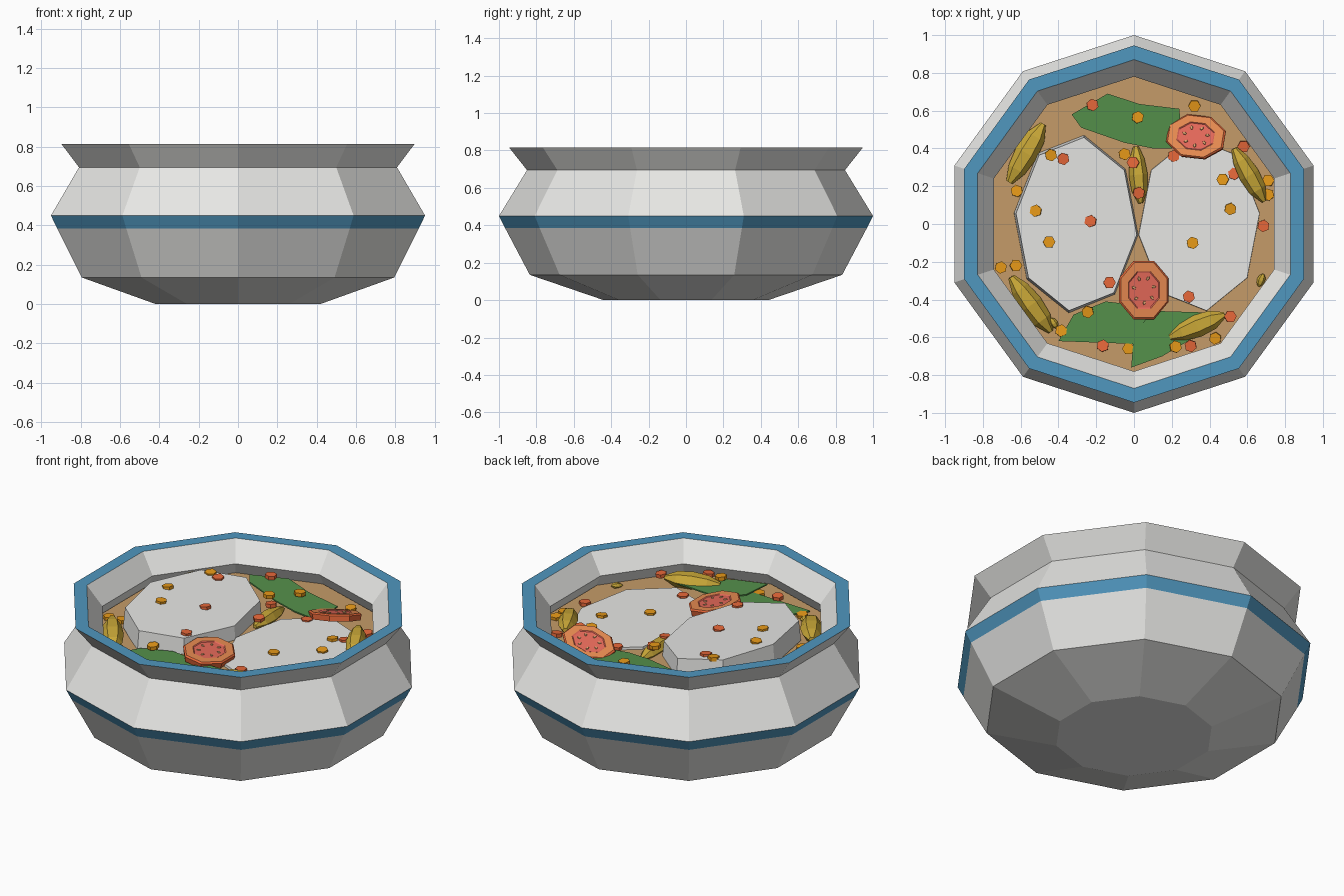
import bpy, bmesh, math
from mathutils import Vector, Matrix

cube = bpy.data.objects.get("Cube")
if cube:
    bpy.data.objects.remove(cube, do_unlink=True)


def material(name, rgb):
    m = bpy.data.materials.new(name)
    m.use_nodes = True
    m.diffuse_color = (*rgb, 1)
    m.node_tree.nodes["Principled BSDF"].inputs["Base Color"].default_value = (*rgb, 1)
    return m


WHITE = material("off_white", (.8, .8, .78))
BLUE = material("glaze_blue", (.08, .31, .52))
BROTH = material("broth_brown", (.56, .33, .14))
GREEN = material("leaf_green", (.09, .28, .07))
RIND = material("slice_orange", (.88, .28, .09))
FLESH = material("slice_red", (.78, .14, .1))
SEED = material("seed_tan", (.75, .4, .17))
RED = material("orange_red", (.87, .15, .045))
GOLD = material("golden_yellow", (.85, .34, .01))
OLIVE = material("pod_olive", (.6, .4, .04))


def loft(name, rings, mats, matrix=Matrix(), caps=(True, True), recalc=True):
    """Skin equal-sized rings of points; mats gives one material per band, then the caps."""
    bm = bmesh.new()
    loops = [[bm.verts.new(p) for p in ring] for ring in rings]
    n = len(loops[0])
    order = list(dict.fromkeys(mats))
    for a, b, mat in zip(loops, loops[1:], mats):
        for i in range(n):
            j = (i + 1) % n
            bm.faces.new((a[i], a[j], b[j], b[i])).material_index = order.index(mat)
    if caps[0]:
        bm.faces.new(loops[0][::-1]).material_index = order.index(mats[0])
    if caps[1]:
        bm.faces.new(loops[-1]).material_index = order.index(mats[-1])
    if recalc:
        bmesh.ops.recalc_face_normals(bm, faces=bm.faces)
    me = bpy.data.meshes.new(name)
    bm.to_mesh(me)
    bm.free()
    for m in order:
        me.materials.append(m)
    ob = bpy.data.objects.new(name, me)
    ob.matrix_world = matrix
    bpy.context.collection.objects.link(ob)
    return ob


def ring(n, rx, ry, z, phase=0.0, cx=0.0):
    angles = [math.radians(phase) + math.tau * i / n for i in range(n)]
    return [(cx + rx * math.cos(a), ry * math.sin(a), z) for a in angles]


# Ten-sided bowl: outside wall, flat rim, inside wall
profile = [(.44, 0), (.835, .135), (.967, .385), (1, .45), (.85, .695), (.945, .815),
           (.87, .815), (.78, .70), (.92, .45), (.76, .17), (.38, .06)]
bands = [WHITE] * 10
bands[2] = bands[5] = BLUE
loft("bowl", [ring(10, r, r, z, 90) for r, z in profile], bands + [WHITE])

# Broth surface
SOUP = .63
loft("broth", [ring(10, .81, .81, SOUP - .01, 90), ring(10, .815, .815, SOUP, 90)], [BROTH])


# Two tilted round pieces floating in the broth
def left_top(x, y):
    return .738 - .08 * (x + .3)


def right_top(x, y):
    return .642 - .01 * (x - .34)


def slab(name, cx, phase, top, thick):
    upper = [(x, y, top(x, y)) for x, y, z in ring(8, .322, .462, 0, phase, cx)]
    lower = [(x, y, top(x, y) - thick) for x, y, z in ring(8, .333, .475, 0, phase, cx)]
    loft(name, [lower, upper], [WHITE])


slab("left_slab", -.305, -7, left_top, .12)
slab("right_slab", .345, 7, right_top, .1)


# Leaves: thin outlines that slope into the broth
def leaf(name, outline, height):
    top = [(x, y, height(x, y)) for x, y in outline]
    loft(name, [[(x, y, z - .008) for x, y, z in top], top], [GREEN])


leaf("back_leaf", [(-.33, .58), (-.28, .51), (-.05, .43), (.1, .4), (.2, .4), (.25, .5),
                   (.24, .61), (.03, .635), (-.14, .69)], lambda x, y: .66 - .09 * x)
leaf("front_left_leaf", [(-.4, -.62), (-.32, -.48), (-.15, -.41), (.1, -.44), (.14, -.64)],
     lambda x, y: .65)
leaf("front_right_leaf", [(-.015, -.76), (0, -.58), (.1, -.46), (.43, -.47), (.32, -.6),
                          (.15, -.7)], lambda x, y: .657 + .02 * x)


# Vegetable slices: skin edge, orange ring, red centre, small seeds
def slice_disc(name, loc, rx, ry, tilt_axis, tilt, turn=0):
    m = (Matrix.Translation(loc) @ Matrix.Rotation(math.radians(tilt), 4, Vector(tilt_axis))
         @ Matrix.Rotation(math.radians(turn), 4, 'Z'))
    sizes = [(.96, -.02), (1, .012), (.94, .02), (.64, .02), (.6, .016)]
    loft(name, [ring(8, rx * s, ry * s, z, 22.5) for s, z in sizes],
         [RED, RED, RIND, FLESH, FLESH], m)
    for i, (x, y, z) in enumerate(ring(7, rx * .38, ry * .4, .0165, 15)):
        spot = m @ Matrix.Translation((x, y, z)) @ Matrix.Rotation(i * .9, 4, 'Z')
        loft(f"{name}_seed_{i + 1}", [ring(5, .012, .008, 0), ring(5, .01, .006, .004)], [SEED], spot)


slice_disc("front_slice", (.05, -.35, .672), .142, .168, (0, 1, 0), 8)
slice_disc("back_slice", (.33, .46, .665), .168, .125, (-.82, -.57, 0), 18, -8)


# Ridged pods laid between two points
def pod(name, start, end, width):
    a, b = Vector(start), Vector(end)
    axis = (b - a).normalized()
    side = axis.cross(Vector((0, 0, 1))).normalized()
    up = side.cross(axis)
    rings = []
    for t, r in ((0, .3), (.22, .8), (.5, 1), (.78, .85), (1, .25)):
        c = a.lerp(b, t)
        rings.append([c + (side * x + up * y) * r * width for x, y, z in ring(6, 1, .85, 0)])
    loft(name, rings, [OLIVE] * 4)


pod("back_left_pod", (-.66, .22, .66), (-.48, .53, .66), .062)
pod("front_left_pod", (-.65, -.28, .67), (-.44, -.57, .64), .062)
pod("back_right_pod", (.53, .40, .67), (.69, .12, .645), .055)
pod("front_right_pod", (.19, -.60, .655), (.48, -.48, .67), .06)
pod("middle_pod", (.01, .41, .64), (.035, .11, .65), .05)
pod("small_right_pod", (.66, -.33, .632), (.685, -.265, .645), .022)
pod("small_left_pod", (-.44, -.5, .645), (-.41, -.55, .635), .022)


# Small six-sided vegetable pieces resting on whatever lies below them
def bit(name, x, y, z, mat, i):
    m = Matrix.Translation((x, y, z)) @ Matrix.Rotation(i * .7, 4, 'Z')
    m = m @ Matrix.Rotation(.12 * math.sin(i * 2.3), 4, 'X')
    loft(name, [ring(6, .033, .033, -.01), ring(6, .033, .033, .012)], [mat], m)


def flat(z):
    return lambda x, y: z


LOW, MID = flat(SOUP + .008), flat(.675)
pieces = {
    ("corn", GOLD): [(-.44, .365, left_top), (-.52, .07, left_top), (-.45, -.095, left_top),
                     (.31, -.1, right_top), (.51, .08, right_top), (.47, .235, right_top),
                     (-.05, .37, left_top), (.02, .565, MID), (.32, .625, LOW), (-.62, .175, LOW),
                     (-.705, -.23, LOW), (-.625, -.22, LOW), (-.245, -.465, MID),
                     (-.385, -.565, LOW), (-.03, -.66, LOW), (.22, -.65, MID), (.43, -.605, LOW),
                     (.71, .23, LOW), (.71, .155, LOW)],
    ("carrot", RED): [(-.375, .345, left_top), (-.23, .015, left_top), (-.13, -.31, left_top),
                      (.29, -.385, right_top), (.025, .165, MID), (-.005, .325, flat(.69)),
                      (-.22, .63, flat(.69)), (.21, .36, LOW), (.58, .41, LOW), (.53, .265, LOW),
                      (.685, -.01, LOW), (.51, -.49, MID), (.3, -.645, MID), (-.165, -.645, flat(.66))],
}
for (label, mat), spots in pieces.items():
    for i, (x, y, level) in enumerate(spots, 1):
        bit(f"{label}_piece_{i}", x, y, level(x, y), mat, i)
